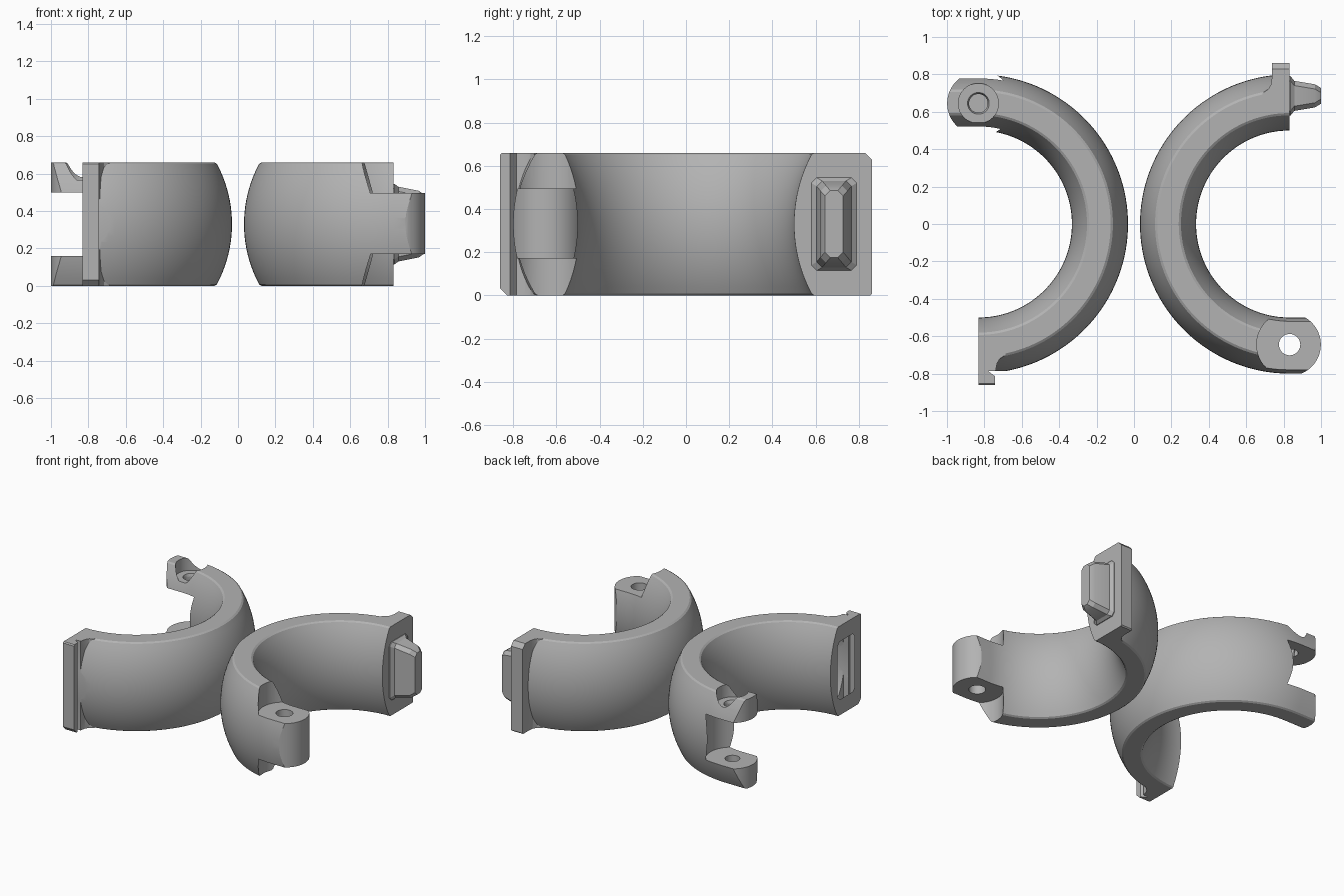
import bpy, bmesh, math
from mathutils import Matrix

if "Cube" in bpy.data.objects:
    bpy.data.objects.remove(bpy.data.objects["Cube"])

H, RM = 0.66, 0.65            # height, mean ring radius
HINGE_Y = -0.645              # pin axis in ring coordinates
grey = bpy.data.materials.new("warm_grey")
grey.diffuse_color = (0.45, 0.45, 0.45, 1)
grey.use_nodes = True
grey.node_tree.nodes["Principled BSDF"].inputs["Base Color"].default_value = grey.diffuse_color


def make(name, bm):
    bmesh.ops.recalc_face_normals(bm, faces=bm.faces)
    me = bpy.data.meshes.new(name)
    bm.to_mesh(me)
    bm.free()
    ob = bpy.data.objects.new(name, me)
    bpy.context.collection.objects.link(ob)
    return ob


def loft(name, rings):
    """Closed solid through a list of equal-length outlines."""
    bm = bmesh.new()
    vs = [[bm.verts.new(p) for p in r] for r in rings]
    n = len(rings[0])
    for a, b in zip(vs, vs[1:]):
        for i in range(n):
            bm.faces.new((a[i], a[(i + 1) % n], b[(i + 1) % n], b[i]))
    bm.faces.new(vs[0][::-1])
    bm.faces.new(vs[-1])
    return make(name, bm)


def prism(name, pts, z0, z1):
    return loft(name, [[(x, y, z) for x, y in pts] for z in (z0, z1)])


def cyl(name, r, z0, z1, r_top=None, n=64):
    def circle(rad, z):
        return [(rad * math.cos(2 * math.pi * i / n),
                 HINGE_Y + rad * math.sin(2 * math.pi * i / n), z) for i in range(n)]
    return loft(name, [circle(r, z0), circle(r_top or r, z1)])


def boolean(ob, other, op):
    m = ob.modifiers.new("bool", 'BOOLEAN')
    m.operation, m.solver, m.object = op, 'EXACT', other
    bpy.context.view_layer.update()
    dg = bpy.context.evaluated_depsgraph_get()
    me = bpy.data.meshes.new_from_object(ob.evaluated_get(dg))
    ob.modifiers.clear()
    ob.data = me
    bpy.data.objects.remove(other)


def cut(ob, other):
    boolean(ob, other, 'DIFFERENCE')


def join(ob, other):
    boolean(ob, other, 'UNION')


def half_ring(name):
    # barrel-sided cross-section: bulging inner and outer walls, flat top and bottom
    sag, hh, e = 0.085, H / 2, 0.008
    R = (hh * hh + sag * sag) / (2 * sag)
    hw = lambda z: 0.15 - (R - math.sqrt(R * R - (z - hh) ** 2))
    zs = [e + (H - 2 * e) * i / 20 for i in range(21)]
    sec = [(hw(0) - e, 0)] + [(hw(z), z) for z in zs] + [(hw(H) - e, H)]
    sec += [(-w, z) for w, z in reversed(sec)]
    rings = []
    for i in range(73):
        a = math.pi / 2 + math.pi * i / 72
        rings.append([((RM + w) * math.cos(a), (RM + w) * math.sin(a), z) for w, z in sec])
    # straight run-out past the pin, trimmed round
    rings.append([(0.2, -(RM + w), z) for w, z in sec])
    ob = loft(name, rings)
    trim = prism("trim", [(0, -1), (0.4, -1), (0.4, -0.3), (0, -0.3)], -0.1, 0.8)
    cut(trim, cyl("round_end", 0.167, -0.2, 0.9))
    cut(ob, trim)
    return ob


def end_block(pts, low, high):
    """Latch block at the free end, with chamfered outer corners."""
    ob = prism("block", pts, 0, H)
    for z, s, c in ((0, 1, low), (H, -1, high)):
        tri = [(0.87, z - s * 0.01), (0.86 - c, z - s * 0.01), (0.86 - c, z), (0.86, z + s * c),
               (0.87, z + s * c)]
        cut(ob, loft("chamfer", [[(x, y, zz) for y, zz in tri] for x in (-0.3, 0.1)]))
    return ob


def plug(name, stations):
    """Tapered octagonal plug along x; stations are (x, y half, z half)."""
    rings, c = [], 0.025
    for x, a, b in stations:
        o = [(a, b - c), (a - c, b), (c - a, b), (-a, b - c),
             (-a, c - b), (c - a, -b), (a - c, -b), (a, c - b)]
        rings.append([(x, 0.685 + y, H / 2 + z) for y, z in o])
    return loft(name, rings)


fillet = [(-0.1, 0.745), (-0.115, 0.72), (-0.145, 0.70), (-0.145, 0.66), (-0.09, 0.61)]

# --- half with central knuckle and peg
knuckle_half = half_ring("knuckle_half_ring")
cut(knuckle_half, cyl("ear_clearance_low", 0.176, -0.1, 0.17))
cut(knuckle_half, cyl("ear_clearance_high", 0.176, 0.495, 0.8))
cut(knuckle_half, cyl("pin_hole", 0.057, -0.1, 0.8))
join(knuckle_half, end_block([(0, 0.61), (0, 0.86), (-0.095, 0.86), (-0.095, 0.78)] + fillet,
                             0.008, 0.032))
join(knuckle_half, plug("peg", [(-0.03, 0.105, 0.215), (0.005, 0.105, 0.215), (0.025, 0.08, 0.2),
                                (0.135, 0.062, 0.178), (0.168, 0.042, 0.155)]))

# --- half with two hinge ears and socket
ear_half = half_ring("ear_half_ring")
cut(ear_half, cyl("knuckle_gap", 0.18, 0.16, 0.5))
cut(ear_half, cyl("counterbore", 0.107, 0.565, 0.8))
cut(ear_half, cyl("pin_hole", 0.05, 0.06, 0.56))
cut(ear_half, cyl("pin_lead_in", 0.048, 0.54, 0.58, 0.064))
# flat and undercut behind the latch lip
cut(ear_half, prism("lip_relief", [(-0.04, 0.787), (-0.2, 0.787), (-0.2, 0.9), (-0.04, 0.9)],
                    -0.1, 0.8))
join(ear_half, end_block([(0, 0.61), (0, 0.86), (-0.09, 0.86), (-0.09, 0.815), (-0.05, 0.785),
                          (-0.092, 0.785)] + fillet, 0.032, 0.008))
cut(ear_half, plug("socket", [(-0.15, 0.05, 0.165), (-0.02, 0.085, 0.2), (0.0, 0.1, 0.215),
                              (0.02, 0.1, 0.215)]))

# place the two halves back to back
knuckle_half.data.transform(Matrix.Translation((0.832, 0, 0)))
ear_half.data.transform(Matrix.Translation((-0.832, 0, 0)) @ Matrix.Rotation(math.pi, 4, 'Z'))

for ob in (knuckle_half, ear_half):
    ob.data.materials.clear()
    ob.data.materials.append(grey)
    for p in ob.data.polygons:
        p.material_index = 0
    bpy.ops.object.select_all(action='DESELECT')
    ob.select_set(True)
    bpy.context.view_layer.objects.active = ob
    bpy.ops.object.shade_smooth_by_angle(angle=math.radians(25))
